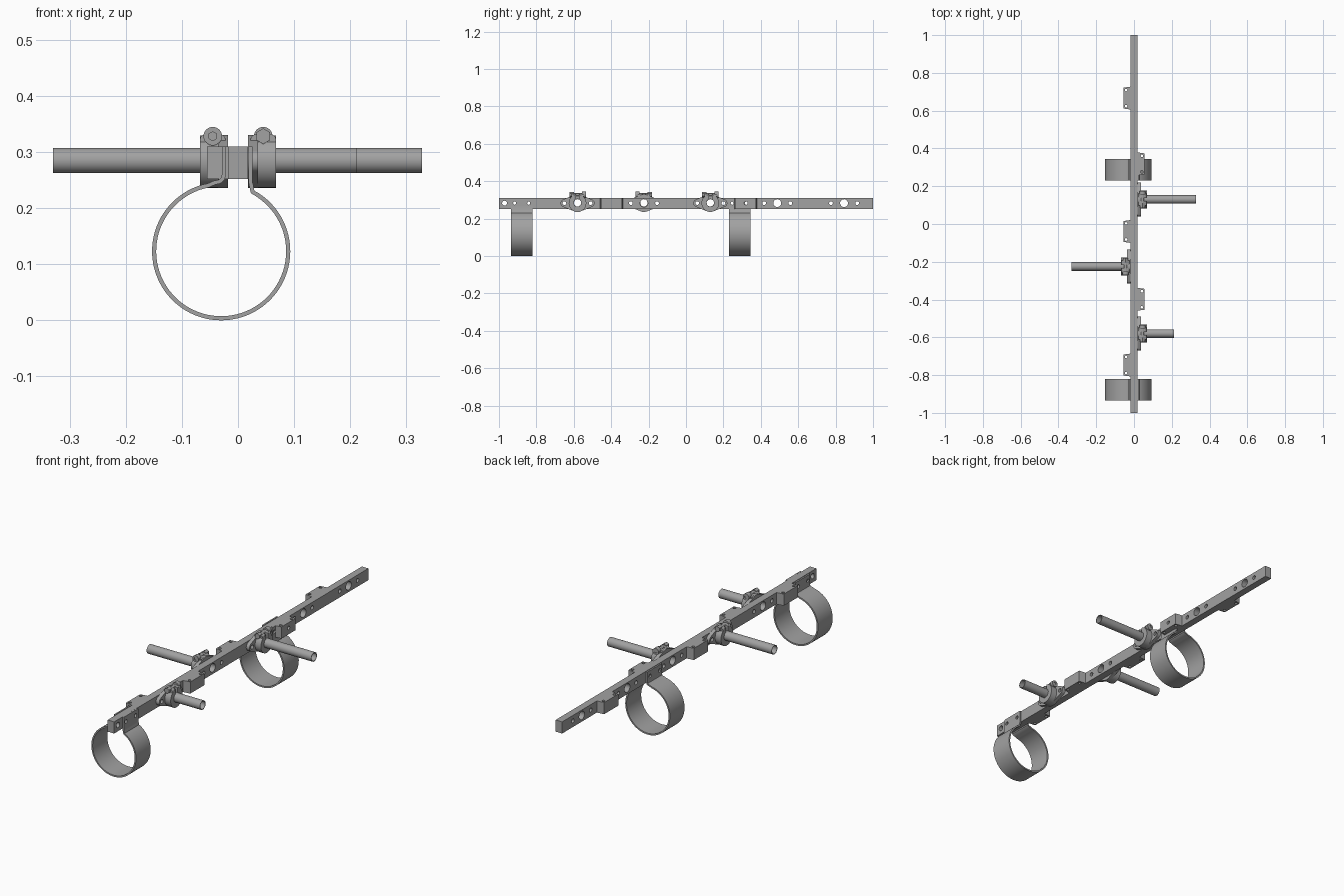
import bpy, bmesh, math
from mathutils import Matrix, Vector

if "Cube" in bpy.data.objects:
    bpy.data.objects.remove(bpy.data.objects["Cube"])

metal = bpy.data.materials.new("grey_metal")
metal.use_nodes = True
metal.diffuse_color = (0.36, 0.36, 0.36, 1)
metal.node_tree.nodes["Principled BSDF"].inputs["Base Color"].default_value = metal.diffuse_color

AXIS = {"X": Matrix.Rotation(math.pi / 2, 4, "Y"),
        "Y": Matrix.Rotation(math.pi / 2, 4, "X"),
        "Z": Matrix.Identity(4)}
MID = 0.283                      # height of the hole line
HALF = 0.018                     # half width of the rail
STATIONS = [-0.58, -0.225, 0.13, 0.488, 0.845]


def add_box(bm, x, y, z):
    size = Matrix.Diagonal((x[1] - x[0], y[1] - y[0], z[1] - z[0], 1))
    centre = Matrix.Translation((sum(x) / 2, sum(y) / 2, sum(z) / 2))
    bmesh.ops.create_cube(bm, size=1, matrix=centre @ size)


def add_cyl(bm, centre, r, length, axis, sides=32):
    bmesh.ops.create_cone(bm, cap_ends=True, segments=sides, radius1=r, radius2=r,
                          depth=length, matrix=Matrix.Translation(centre) @ AXIS[axis])


def add_prism(bm, points, offset):
    face = bm.faces.new([bm.verts.new(p) for p in points])
    new = bmesh.ops.extrude_face_region(bm, geom=[face])["geom"]
    verts = [g for g in new if isinstance(g, bmesh.types.BMVert)]
    bmesh.ops.translate(bm, verts=verts, vec=offset)


def finish(bm, name, matrix=Matrix.Identity(4)):
    bmesh.ops.recalc_face_normals(bm, faces=bm.faces)
    mesh = bpy.data.meshes.new(name)
    bm.to_mesh(mesh)
    bm.free()
    mesh.transform(matrix)
    mesh.materials.append(metal)
    obj = bpy.data.objects.new(name, mesh)
    bpy.context.collection.objects.link(obj)
    return obj


def cut(obj, bm):
    # Subtract the helper shape, then remove it
    helper = finish(bm, "cutter")
    helper.hide_render = True
    mod = obj.modifiers.new("holes", "BOOLEAN")
    mod.operation, mod.solver, mod.object = "DIFFERENCE", "EXACT", helper
    bpy.context.view_layer.objects.active = obj
    bpy.ops.object.modifier_apply(modifier=mod.name)
    bpy.data.objects.remove(helper)


def smooth(obj):
    bpy.ops.object.select_all(action="DESELECT")
    obj.select_set(True)
    bpy.context.view_layer.objects.active = obj
    bpy.ops.object.shade_smooth_by_angle(angle=math.radians(30))


def drill(*holes):
    bm = bmesh.new()
    for y, r in holes:
        add_cyl(bm, (0, y, MID), r, 0.3, "X", 24)
    return bm


# Long rail with a repeating pattern of cross holes
bm = bmesh.new()
add_box(bm, (-HALF, HALF), (-1, 1), (0.252, 0.31))
rail = finish(bm, "rail")
holes = [(-0.97, 0.013)] + [(y, 0.009) for y in (-0.915, -0.84, 0.245, 0.32)]
for s in STATIONS:
    holes += [(s, 0.021), (s - 0.07, 0.010), (s + 0.07, 0.010)]
cut(rail, drill(*holes))
smooth(rail)


# Side blocks, each with two upright screw holes
def side_block(name, side, y0):
    y1 = y0 + 0.117
    bm = bmesh.new()
    edge = [(HALF, y0 - 0.002), (0.055, y0 + 0.003), (0.055, y1 - 0.003), (HALF, y1 + 0.002)]
    add_prism(bm, [(side * x, y, 0.252) for x, y in edge], (0, 0, 0.058))
    obj = finish(bm, name)
    bm = bmesh.new()
    for y in (y0 + 0.016, y1 - 0.016):
        add_cyl(bm, (side * 0.042, y, 0.28), 0.007, 0.2, "Z", 20)
    cut(obj, bm)
    return obj


for i, y in enumerate((-0.805, -0.098, 0.608)):
    smooth(side_block(f"right_block_{i + 1}", -1, y))
for i, y in enumerate((-0.457, 0.26)):
    block = side_block(f"left_block_{i + 1}", 1, y)
    if i == 1:
        cut(block, drill((0.32, 0.009)))
    smooth(block)


# Hanging band: open loop whose ends run up both sides of the rail
def band(name, y0, y1):
    path = [(-0.025, 0.31), (-0.025, 0.26), (-0.027, 0.252), (-0.033, 0.247), (-0.042, 0.245)]
    n = 72
    for i in range(n + 1):
        a = math.radians(101 + i * (322 - 1) / n)
        path.append((-0.03 + 0.1195 * math.cos(a), 0.123 + 0.1195 * math.sin(a)))
    path += [(0.0235, 0.241), (0.022, 0.247), (0.022, 0.31)]
    path = [Vector(p) for p in path]
    inner, outer = [], []
    for i, p in enumerate(path):
        t = (path[min(i + 1, len(path) - 1)] - path[max(i - 1, 0)]).normalized()
        side = Vector((-t.y, t.x)) * 0.0037
        inner.append(p + side)
        outer.append(p - side)
    bm = bmesh.new()
    rows = [[bm.verts.new((p.x, y, p.y)) for p in line]
            for line, y in ((inner, y0), (outer, y0), (outer, y1), (inner, y1))]
    for k in range(4):
        a, b = rows[k], rows[(k + 1) % 4]
        for i in range(len(path) - 1):
            bm.faces.new((a[i], a[i + 1], b[i + 1], b[i]))
    for end in (0, -1):
        bm.faces.new([row[end] for row in rows])
    obj = finish(bm, name)
    cut(obj, drill((y0 + 0.018, 0.009), (y1 - 0.022, 0.009)))
    smooth(obj)


band("front_band", -0.935, -0.82)
band("rear_band", 0.23, 0.345)


# Split clamp with a flange, a pinch bolt and a hollow arm
def clamp(name, side, y, reach):
    place = Matrix.Translation((0, y, 0))
    if side < 0:
        place = place @ Matrix.Rotation(math.pi, 4, "Z")

    # Diamond flange: tangents joining the hub to the two screw lugs
    bm = bmesh.new()
    pts = []
    for centre, r, a0, a1 in ((0.07, 0.021, -65, 65), (0, 0.047, 65, 115),
                              (-0.07, 0.021, 115, 245), (0, 0.047, 245, 295)):
        for i in range(13):
            a = math.radians(a0 + (a1 - a0) * i / 12)
            pts.append((HALF, centre + r * math.cos(a), MID + r * math.sin(a)))
    add_prism(bm, pts, (0.018, 0, 0))
    flange = finish(bm, name + "_flange", place)
    cut(flange, drill((y, 0.021), (y + 0.07, 0.010), (y - 0.07, 0.010)))
    smooth(flange)

    bm = bmesh.new()
    add_cyl(bm, (0.0515, 0, MID), 0.047, 0.033, "X", 48)
    collar = finish(bm, name + "_collar", place)
    cut(collar, drill((y, 0.0215)))
    bm = bmesh.new()
    add_box(bm, (-0.2, 0.2), (y - 0.008, y + 0.008), (MID, 0.4))
    cut(collar, bm)
    smooth(collar)

    # Pinch ears with rounded tops
    for s in (-1, 1):
        bm = bmesh.new()
        arc = [math.radians(180 * i / 14) for i in range(15)]
        pts = [(0.045 + 0.0225 * math.cos(a), s * 0.008, 0.323 + 0.011 * math.sin(a)) for a in arc]
        pts += [(0.0225, s * 0.008, 0.303), (0.0675, s * 0.008, 0.303)]
        add_prism(bm, pts, (0, s * 0.024, 0))
        smooth(finish(bm, f"{name}_ear_{'a' if s < 0 else 'b'}", place))

    # Pinch bolt with a socket head on one end and a nut on the other
    bm = bmesh.new()
    add_cyl(bm, (0.045, 0, 0.328), 0.008, 0.084, "Y", 20)
    add_cyl(bm, (0.045, -0.032, 0.328), 0.014, 0.024, "Y", 6)
    smooth(finish(bm, name + "_bolt", place))
    bm = bmesh.new()
    add_cyl(bm, (0.045, 0.034, 0.328), 0.0165, 0.022, "Y", 32)
    head = finish(bm, name + "_bolt_head", place)
    bm = bmesh.new()
    add_cyl(bm, place @ Vector((0.045, 0.046, 0.328)), 0.008, 0.02, "Y", 6)
    cut(head, bm)
    smooth(head)

    # Hollow arm
    bm = bmesh.new()
    length = reach - HALF
    add_cyl(bm, (HALF + length / 2, 0, 0.2845), 0.0225, length, "X", 48)
    arm = finish(bm, name + "_arm", place)
    bm = bmesh.new()
    add_cyl(bm, (0, y, 0.2845), 0.0195, 1, "X", 48)
    cut(arm, bm)
    smooth(arm)


clamp("front_clamp", 1, STATIONS[0], 0.212)
clamp("middle_clamp", -1, STATIONS[1], 0.33)
clamp("rear_clamp", 1, STATIONS[2], 0.328)
